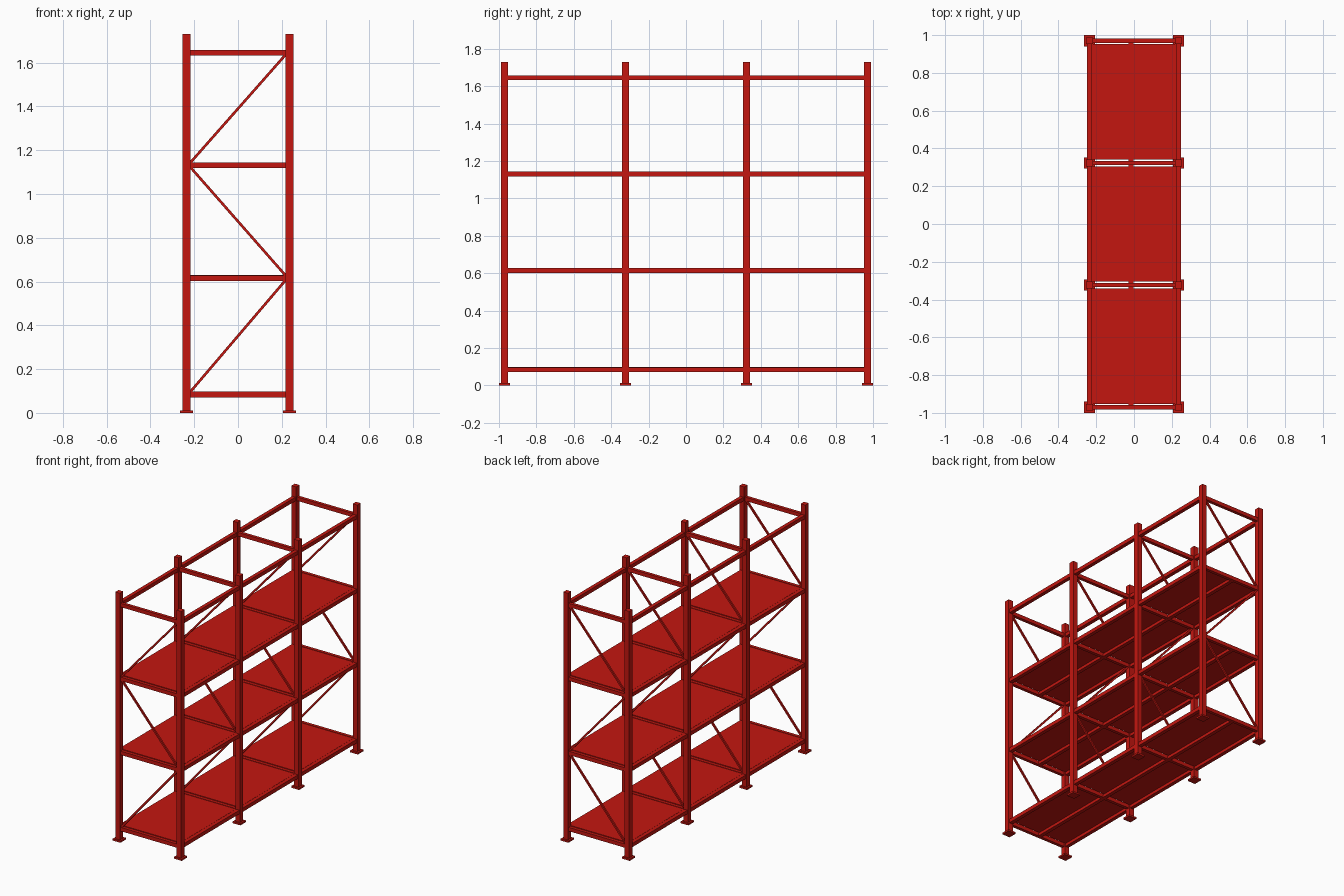
import bpy, bmesh, math
from mathutils import Matrix, Vector

if "Cube" in bpy.data.objects:
    bpy.data.objects.remove(bpy.data.objects["Cube"])

red = bpy.data.materials.new("red_paint")
red.diffuse_color = (0.55, 0.008, 0.005, 1)
red.use_nodes = True
red.node_tree.nodes["Principled BSDF"].inputs["Base Color"].default_value = red.diffuse_color

POST_X = 0.236
FRAMES = [-0.97, -0.323, 0.323, 0.97]
LEVELS = [0.084, 0.615, 1.131, 1.645]
POST, BEAM, TOP = 0.036, 0.026, 1.73
INNER = POST_X - POST / 2


def make(name, boxes):
    """One object from boxes given as (centre, size, tilt about y)."""
    bm = bmesh.new()
    for centre, size, tilt in boxes:
        m = (Matrix.Translation(centre) @ Matrix.Rotation(tilt, 4, 'Y')
             @ Matrix.Diagonal((*size, 1)))
        bmesh.ops.create_cube(bm, size=1, matrix=m)
    mesh = bpy.data.meshes.new(name)
    bm.to_mesh(mesh)
    bm.free()
    mesh.materials.append(red)
    ob = bpy.data.objects.new(name, mesh)
    bpy.context.collection.objects.link(ob)


# Upright frames: posts, foot plates, cross beams, zigzag braces
for i, y in enumerate(FRAMES, 1):
    make(f"posts_{i}", [((s * POST_X, y, TOP / 2), (POST, POST, TOP), 0) for s in (-1, 1)])
    make(f"foot_plates_{i}", [((s * POST_X, y, 0.006), (0.06, 0.06, 0.012), 0) for s in (-1, 1)])
    make(f"cross_beams_{i}", [((0, y, z), (2 * INNER, 0.022, BEAM), 0) for z in LEVELS])
    braces = []
    for k in range(3):
        side = -1 if k % 2 == 0 else 1
        a = Vector((side * INNER, y, LEVELS[k] + 0.012))
        b = Vector((-side * INNER, y, LEVELS[k + 1] - 0.008))
        d = b - a
        braces.append(((a + b) / 2, (0.012, 0.012, d.length), math.atan2(d.x, d.z)))
    make(f"diagonal_braces_{i}", braces)

# Long beams and shelf panels between neighbouring frames
for i, (y0, y1) in enumerate(zip(FRAMES, FRAMES[1:]), 1):
    mid, span = (y0 + y1) / 2, y1 - y0 - POST
    make(f"side_beams_{i}", [((s * POST_X, mid, z), (BEAM, span, BEAM), 0)
                             for s in (-1, 1) for z in LEVELS])
    make(f"shelf_panels_{i}", [((0, mid, z + BEAM / 2 - 0.002),
                                (2 * POST_X - BEAM, span, 0.006), 0) for z in LEVELS[:3]])
    make(f"centre_beams_{i}", [((-0.016, mid, z - 0.003), (BEAM, y1 - y0 - 0.022, BEAM - 0.006), 0)
                               for z in LEVELS[:3]])
